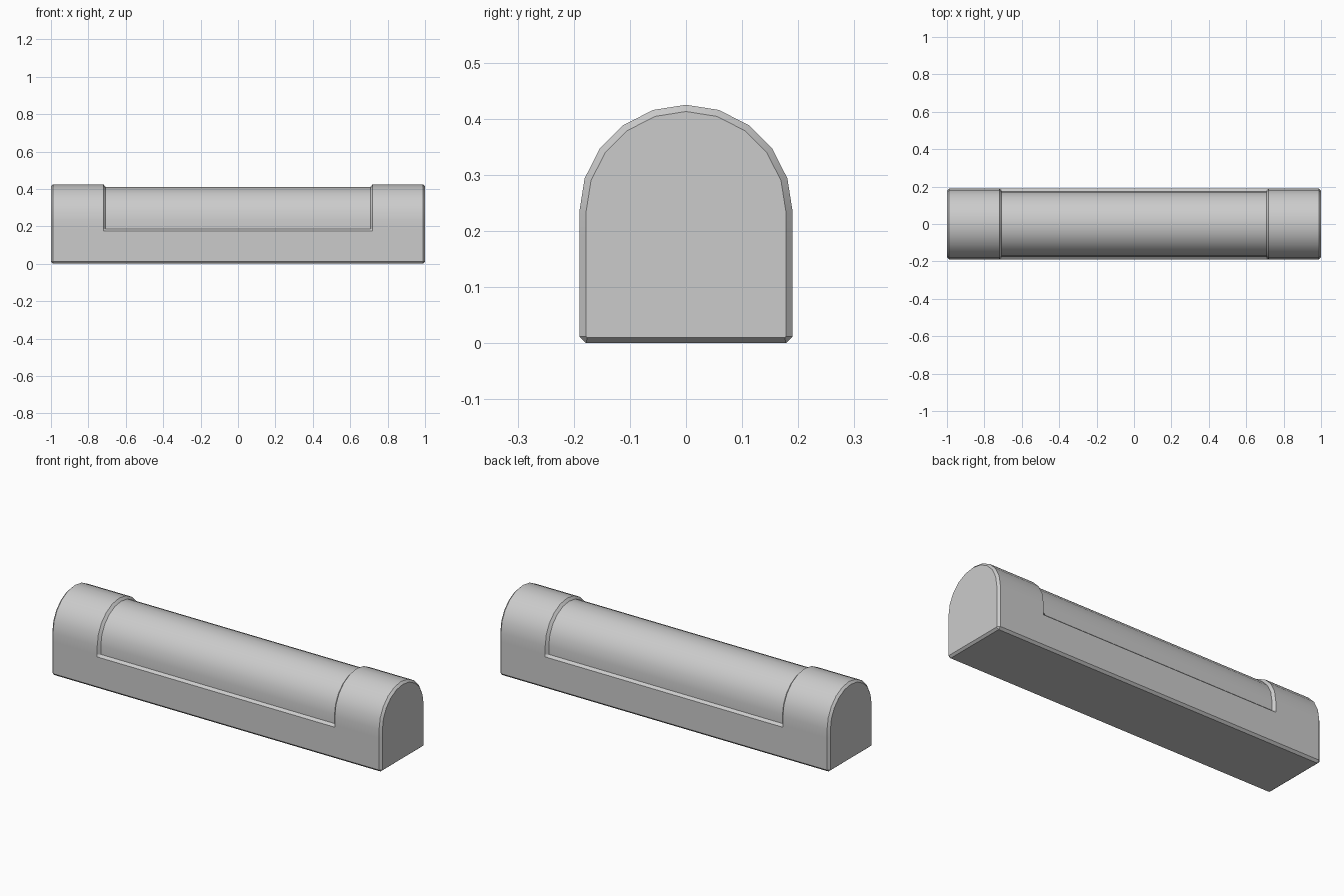
import bpy
import bmesh
from math import sin, cos, pi, radians

cube = bpy.data.objects.get("Cube")
if cube:
    bpy.data.objects.remove(cube)

HALF, AXIS, BEVEL = 0.19, 0.235, 0.012   # half width, arch centre height, edge bevel
RIM = 0.175                              # height of the recess rim
ARCH_STEPS = 10


def section(x, inset=0.0, recess=0.0):
    """Arched cross-section; inset shrinks all of it, recess only the part above the rim."""
    low, high = HALF - inset, HALF - inset - recess
    arch = [(high * cos(pi * i / ARCH_STEPS), AXIS + high * sin(pi * i / ARCH_STEPS))
            for i in range(ARCH_STEPS + 1)]
    right = [(low - (0 if inset else BEVEL), 0 if not inset else BEVEL),
             (low, BEVEL), (low, RIM), (high, RIM + BEVEL)]
    if inset:
        right[0] = (low - 0.002, BEVEL - 0.002)
    left = [(-y, z) for y, z in reversed(right)]
    return [(x, y, z) for y, z in right + arch + left]


# Housing lofted along its length, with a shallow recess over the middle
DEPTH = 0.014
half_sections = [(1.0, BEVEL, 0), (0.988, 0, 0), (0.72, 0, 0), (0.708, 0, DEPTH)]
stations = [(-x, i, r) for x, i, r in half_sections]
stations += reversed(half_sections)

bm = bmesh.new()
rings = [[bm.verts.new(p) for p in section(*s)] for s in stations]
for a, b in zip(rings, rings[1:]):
    for i in range(len(a)):
        j = (i + 1) % len(a)
        bm.faces.new((a[i], a[j], b[j], b[i]))
bm.faces.new(rings[0])
bm.faces.new(rings[-1])
bmesh.ops.recalc_face_normals(bm, faces=bm.faces)

mesh = bpy.data.meshes.new("housing")
bm.to_mesh(mesh)
bm.free()
housing = bpy.data.objects.new("housing", mesh)
bpy.context.collection.objects.link(housing)

# Plain grey
grey = bpy.data.materials.new("grey")
grey.use_nodes = True
grey.diffuse_color = (0.6, 0.6, 0.6, 1)
grey.node_tree.nodes["Principled BSDF"].inputs["Base Color"].default_value = (0.6, 0.6, 0.6, 1)
mesh.materials.append(grey)

bpy.context.view_layer.objects.active = housing
housing.select_set(True)
bpy.ops.object.shade_smooth_by_angle(angle=radians(30))
